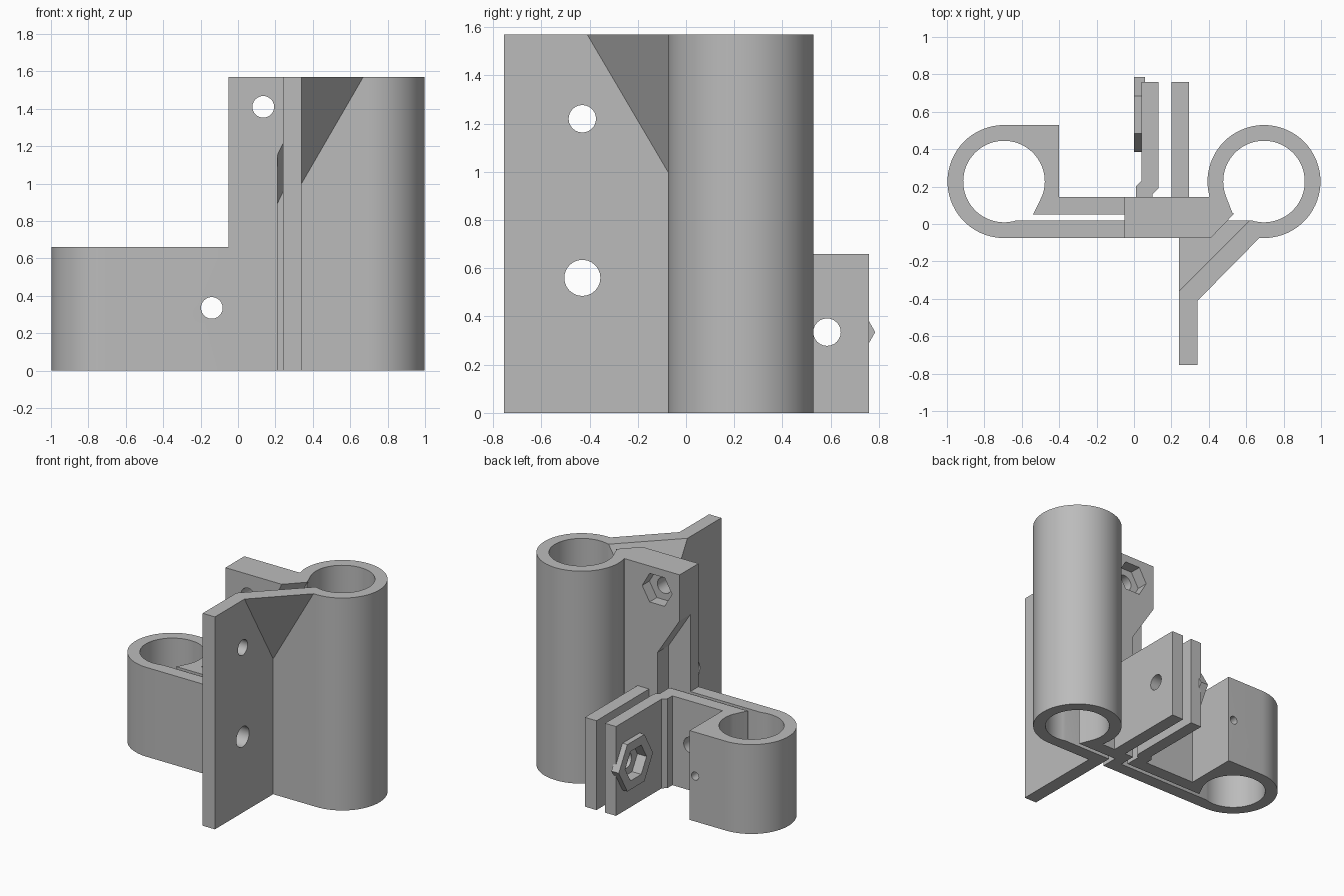
import bpy, bmesh, math
from mathutils import Matrix, Vector

if "Cube" in bpy.data.objects:
    bpy.data.objects.remove(bpy.data.objects["Cube"], do_unlink=True)

grey = bpy.data.materials.new("plain_grey")
grey.use_nodes = True
colour = (0.5, 0.5, 0.5, 1)
grey.diffuse_color = colour
grey.node_tree.nodes["Principled BSDF"].inputs["Base Color"].default_value = colour

TALL, LOW = 1.57, 0.66
RING_X, RING_Y = 0.695, 0.227
OUTER, INNER = 0.302, 0.218
FRONT, SLIT_F, SLIT_B, BACK = -0.075, 0.02, 0.05, 0.145


def finish(bm, name):
    bmesh.ops.recalc_face_normals(bm, faces=bm.faces)
    mesh = bpy.data.meshes.new(name)
    bm.to_mesh(mesh)
    bm.free()
    obj = bpy.data.objects.new(name, mesh)
    bpy.context.scene.collection.objects.link(obj)
    mesh.materials.append(grey)
    return obj


def prism(name, points, low, high, axis="z"):
    """Extrude an outline; for axis y the outline is (x, z)."""
    bm = bmesh.new()
    place = {"z": lambda u, v: (u, v, low), "y": lambda u, v: (u, low, v)}[axis]
    face = bm.faces.new([bm.verts.new(place(u, v)) for u, v in points])
    step = Vector((0, 0, high - low)) if axis == "z" else Vector((0, high - low, 0))
    new = bmesh.ops.extrude_face_region(bm, geom=[face])["geom"]
    bmesh.ops.translate(bm, vec=step, verts=[g for g in new if isinstance(g, bmesh.types.BMVert)])
    return finish(bm, name)


def hull(name, points):
    bm = bmesh.new()
    for p in points:
        bm.verts.new(p)
    bmesh.ops.convex_hull(bm, input=bm.verts)
    return finish(bm, name)


def rod(name, axis, centre, radius, start, end, sides=24, turn=0.0):
    """Round or hexagonal bar along x or y."""
    bm = bmesh.new()
    bmesh.ops.create_cone(bm, cap_ends=True, segments=sides, radius1=radius,
                          radius2=radius, depth=end - start)
    mid = (start + end) / 2
    if axis == "x":
        rot, pos = Matrix.Rotation(math.pi / 2, 4, "Y"), (mid, *centre)
    else:
        rot, pos = Matrix.Rotation(math.pi / 2, 4, "X"), (centre[0], mid, centre[1])
    bm.transform(Matrix.Translation(pos) @ rot @ Matrix.Rotation(turn, 4, "Z"))
    return finish(bm, name)


def arc(cx, radius, a, b):
    n = max(2, round(abs(b - a) / 5))
    angles = [math.radians(a + (b - a) * i / n) for i in range(n + 1)]
    return [(cx + radius * math.cos(t), RING_Y + radius * math.sin(t)) for t in angles]


def combine(target, tool, operation):
    mod = target.modifiers.new("cut", "BOOLEAN")
    mod.operation, mod.solver, mod.object = operation, "EXACT", tool
    bpy.context.view_layer.objects.active = target
    bpy.ops.object.modifier_apply(modifier=mod.name)
    bpy.data.objects.remove(tool, do_unlink=True)


# Tall clamp: rear block, split ring, front wall and mounting fin
tall = prism("tall_clamp", [(-0.05, FRONT), (0.21, FRONT), (0.21, SLIT_B), (0.53, SLIT_B)]
             + arc(RING_X, INNER, 201, -108)
             + [(0.24, SLIT_F), (0.24, -0.755), (0.34, -0.755), (0.34, FRONT)]
             + arc(RING_X, OUTER, -90, 195)
             + [(0.4, BACK), (0.13, BACK), (0.13, SLIT_F), (-0.05, SLIT_F)], 0, TALL)

# Corner gusset outside the fin and the sloping slit behind it
combine(tall, hull("fin_gusset", [(0.34, -0.41, TALL), (0.67, FRONT, TALL), (0.34, FRONT, 1.0),
                                  (0.33, -0.41, TALL), (0.67, -0.065, TALL),
                                  (0.33, -0.065, 1.0), (0.33, -0.065, TALL)]), "UNION")
combine(tall, hull("slit_cutter", [(0.225, -0.451, 1.7), (0.711, 0.035, 1.7),
                                   (0.225, 0.035, 1.7), (0.225, 0.035, 0.873)]), "DIFFERENCE")
# Overhanging wedges on the block, towards the ring and the low clamp
combine(tall, hull("block_wedge", [(0.2, FRONT, TALL), (0.41, FRONT, TALL), (0.535, 0.055, TALL),
                                   (0.2, 0.055, TALL), (0.2, FRONT, 1.13), (0.2, 0.055, 0.86)]), "UNION")
combine(tall, prism("back_wedge", [(-0.05, TALL), (0.15, TALL), (0.15, 0.92), (0.13, 0.95),
                                   (-0.05, 1.23)], 0.01, BACK, "y"), "UNION")
# Fixed bolt flange
combine(tall, prism("fixed_flange", [(0.2, 0.13), (0.295, 0.13), (0.295, 0.76), (0.2, 0.76)],
                    0, LOW), "UNION")

# Low clamp: split ring with square shoulder, moving jaw and flange
low = prism("low_clamp", [(-0.05, SLIT_F)] + arc(-RING_X, INNER, -72, -380)
            + [(-0.54, SLIT_B), (0.1, SLIT_B), (0.1, 0.16), (0.13, 0.19), (0.13, 0.76),
               (0.04, 0.76), (0.04, 0.23), (0.01, 0.2), (0.01, BACK), (-0.4, BACK),
               (-0.4, RING_Y + OUTER)]
            + arc(-RING_X, OUTER, 90, 270) + [(-0.05, FRONT)], 0, LOW)
NUT = (0.585, 0.335)
combine(low, rod("nut_boss", "x", NUT, 0.2, 0, 0.06, 6), "UNION")

# Nut pockets
combine(low, rod("low_pocket", "x", NUT, 0.125, -0.05, 0.075, 6), "DIFFERENCE")
combine(tall, rod("tall_pocket", "y", (0.135, 1.41), 0.122, 0.06, 0.3, 6, math.pi / 6 * 3),
        "DIFFERENCE")

# Bolt and mounting holes
holes = [
    (low, "x", NUT, 0.057, -0.1, 0.17), (tall, "x", NUT, 0.057, 0.17, 0.4),
    (low, "y", (-0.14, 0.335), 0.058, -0.2, 0.25),
    (low, "y", (-0.445, 0.335), 0.03, 0.2, 0.7),
    (tall, "y", (0.135, 1.41), 0.058, -0.2, 0.3),
    (tall, "x", (-0.43, 1.22), 0.057, 0.1, 0.5),
    (tall, "x", (-0.43, 0.56), 0.075, 0.1, 0.5),
]
for target, axis, centre, radius, start, end in holes:
    combine(target, rod("hole", axis, centre, radius, start, end), "DIFFERENCE")

# Smooth the curved walls only
bpy.ops.object.select_all(action="DESELECT")
for obj in (tall, low):
    obj.select_set(True)
    bpy.context.view_layer.objects.active = obj
bpy.ops.object.shade_smooth_by_angle(angle=math.radians(25))
